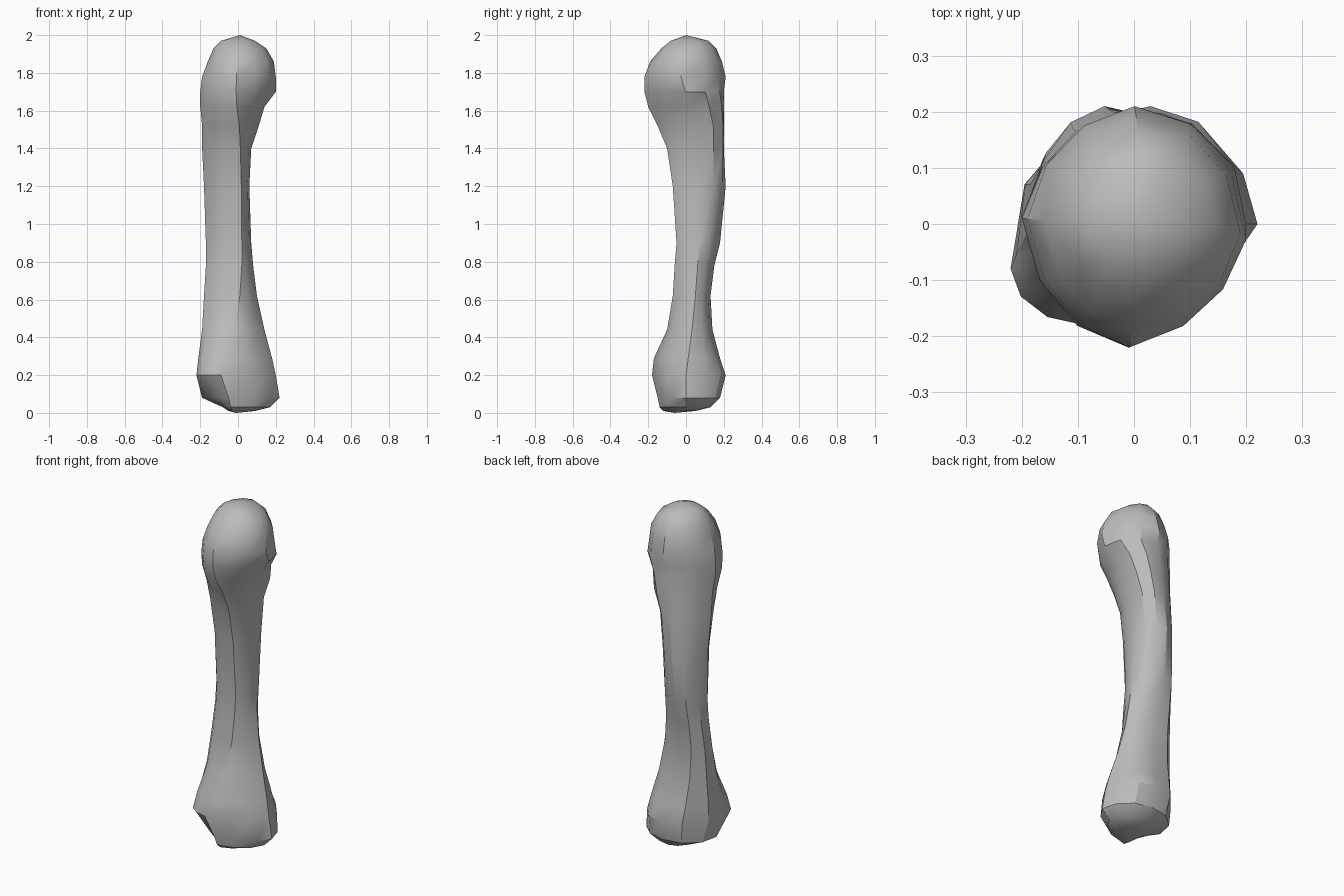
import bpy
import bmesh
from math import cos, sin, pi, radians

default_cube = bpy.data.objects.get("Cube")
if default_cube:
    bpy.data.objects.remove(default_cube, do_unlink=True)

# Outline of the bone in hundredths: height, x low, x high, y low, y high
OUTLINE = [
    (1, -5, 9, -12, 5), (3, -8, 17, -14, 13), (8, -19, 22, -15, 18),
    (20, -22, 20, -18, 21), (29, -21, 18, -17, 18), (44, -19, 14, -10, 14),
    (62, -18, 10, -7, 13), (78, -17, 8, -6, 15), (90, -17, 7, -5, 18),
    (120, -18, 6, -7, 21), (140, -19, 7, -10, 20), (152, -19, 11, -15, 20),
    (162, -20, 14, -20, 20), (170, -20, 20, -22, 20), (178, -19, 20, -22, 21),
    (186, -16, 19, -19, 19), (193, -13, 15, -13, 16), (197, -9, 9, -8, 12),
]

# Ridges by height: front x, left y, back x, right y, then the fullness in
# percent of the back left, back right, front right and front left quarters
RIDGES = [
    (0, -3, 0, 3, -1, 100, 100, 85, 95),
    (8, -5, 0, 3, -1, 100, 104, 82, 95),
    (20, -9, 0, 3, -8, 100, 104, 99, 95),
    (50, 0, 4, -4, 0, 97, 114, 95, 88),
    (75, 2, 6, -6, 3, 95, 116, 95, 88),
    (110, 2, 8, -6, 6, 100, 95, 95, 90),
    (150, 1, 8, -3, 3, 114, 93, 99, 92),
    (165, -1, 2, 0, 1, 106, 94, 97, 92),
    (176, -1, -3, 0, 1, 100, 95, 95, 92),
    (200, 1, 0, 1, 0, 100, 98, 98, 98),
]
STEPS = 3  # sides in each quarter of a section


def ridges_at(height):
    """Blend the ridge settings between the two nearest heights."""
    for low, high in zip(RIDGES, RIDGES[1:]):
        if height <= high[0]:
            blend = (height - low[0]) / (high[0] - low[0])
            return [a + (b - a) * blend for a, b in zip(low[1:], high[1:])]


def section(height, x_low, x_high, y_low, y_high):
    """Join the four extreme points of a section with curved quarters."""
    front_x, left_y, back_x, right_y, *fullness = ridges_at(height)
    points = []
    for step in range(4 * STEPS):
        angle = step * pi / (2 * STEPS)
        across, along = cos(angle), sin(angle)
        mid_x = back_x if along > 0 else front_x
        mid_y = left_y if across > 0 else right_y
        reach_x = (x_high if across > 0 else x_low) - mid_x
        reach_y = (y_high if along > 0 else y_low) - mid_y
        # The extreme points stay put, those between follow the fullness
        swell = fullness[step // STEPS] / 100 if step % STEPS else 1
        x = mid_x + abs(across) * reach_x * swell
        y = mid_y + abs(along) * reach_y * swell
        points.append((x / 100, y / 100, height / 100))
    return points


# Loft the sections into one closed shell
bm = bmesh.new()
rings = [[bm.verts.new(p) for p in section(*row)] for row in OUTLINE]
count = 4 * STEPS
for lower, upper in zip(rings, rings[1:]):
    for i in range(count):
        j = (i + 1) % count
        bm.faces.new((lower[i], lower[j], upper[j], upper[i]))

# Close both ends with low fans
for ring, tip in ((rings[0], (-0.01, -0.06, 0.0)), (rings[-1], (0.01, 0.0, 2.0))):
    peak = bm.verts.new(tip)
    for i in range(count):
        bm.faces.new((ring[i], ring[(i + 1) % count], peak))
bmesh.ops.recalc_face_normals(bm, faces=bm.faces)

mesh = bpy.data.meshes.new("arm_bone")
bm.to_mesh(mesh)
bm.free()
bone = bpy.data.objects.new("arm_bone", mesh)
bpy.context.collection.objects.link(bone)

# Plain grey bone surface
grey = bpy.data.materials.new("bone_grey")
grey.use_nodes = True
colour = (0.5, 0.5, 0.5, 1.0)
grey.diffuse_color = colour
grey.node_tree.nodes["Principled BSDF"].inputs["Base Color"].default_value = colour
mesh.materials.append(grey)

# Soft surface with only the strongest ridges kept sharp
bpy.ops.object.select_all(action="DESELECT")
bone.select_set(True)
bpy.context.view_layer.objects.active = bone
bpy.ops.object.shade_smooth_by_angle(angle=radians(32))
